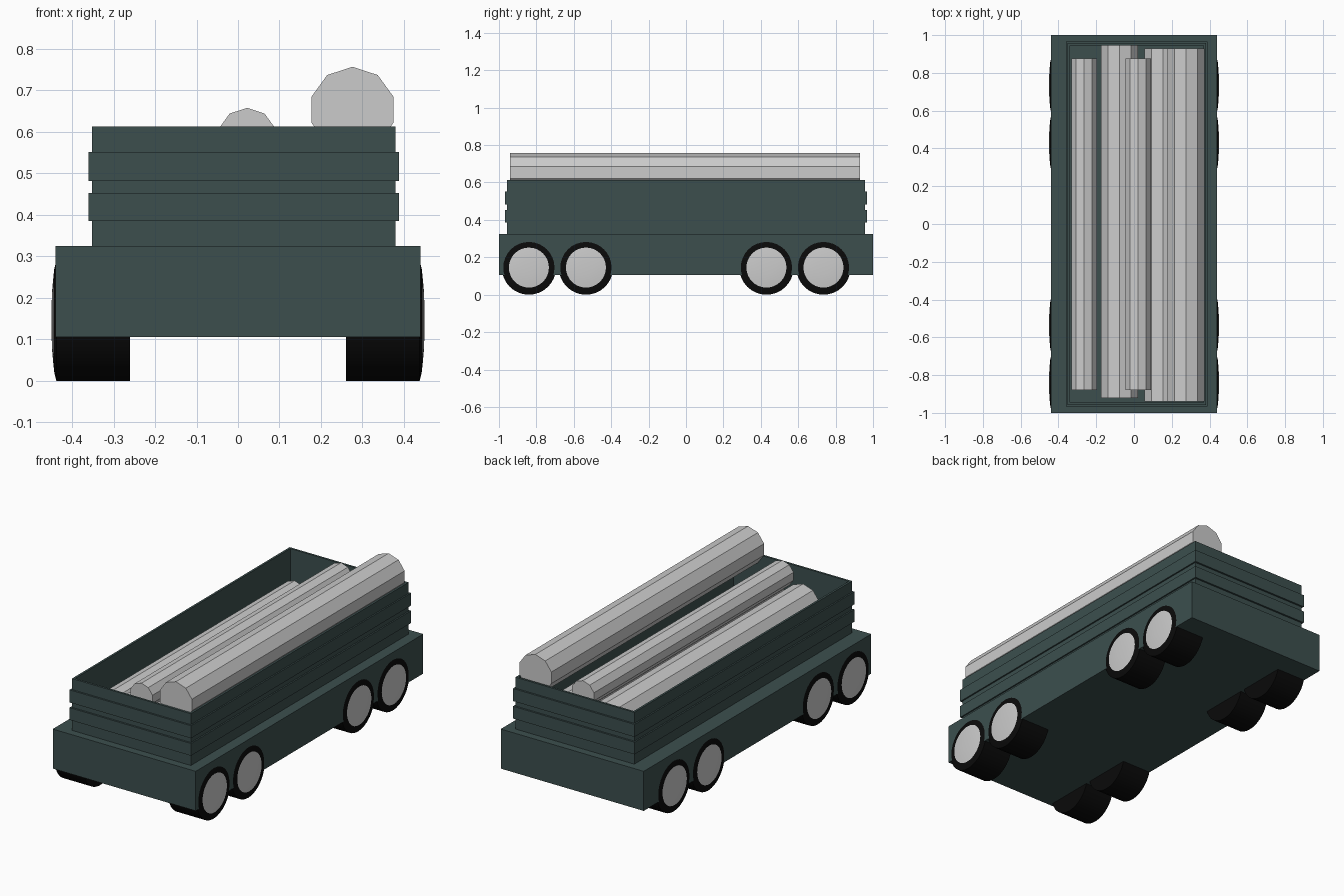
import bpy, bmesh, math
from mathutils import Matrix

old = bpy.data.objects.get("Cube")
if old:
    bpy.data.objects.remove(old, do_unlink=True)


def material(name, rgb):
    m = bpy.data.materials.new(name)
    m.use_nodes = True
    m.diffuse_color = (*rgb, 1)
    m.node_tree.nodes["Principled BSDF"].inputs["Base Color"].default_value = (*rgb, 1)
    return m


GREEN = material("dark green", (0.045, 0.078, 0.076))
BLACK = material("tyre black", (0.003, 0.003, 0.003))
GREY = material("pale grey", (0.6, 0.6, 0.6))


def finish(name, bm, *mats):
    bmesh.ops.recalc_face_normals(bm, faces=bm.faces)
    mesh = bpy.data.meshes.new(name)
    bm.to_mesh(mesh)
    bm.free()
    ob = bpy.data.objects.new(name, mesh)
    bpy.context.collection.objects.link(ob)
    for m in mats:
        mesh.materials.append(m)
    return ob


def add_box(bm, x0, x1, y0, y1, z0, z1):
    mat = Matrix.Translation(((x0 + x1) / 2, (y0 + y1) / 2, (z0 + z1) / 2))
    mat = mat @ Matrix.Diagonal((x1 - x0, y1 - y0, z1 - z0, 1))
    return bmesh.ops.create_cube(bm, size=1, matrix=mat)["verts"]


def add_frame(name, x0, x1, y, z0, z1, t):
    """Rectangular ring of four walls, open at top and bottom."""
    bm = bmesh.new()
    rings = []
    for inset, z in ((0, z0), (0, z1), (t, z1), (t, z0)):
        a, b, c = x0 + inset, x1 - inset, y - inset
        rings.append([bm.verts.new(p) for p in ((a, -c, z), (b, -c, z), (b, c, z), (a, c, z))])
    for i in range(4):
        for k in range(4):
            r, s = rings[i], rings[(i + 1) % 4]
            bm.faces.new((r[k], r[(k + 1) % 4], s[(k + 1) % 4], s[k]))
    return finish(name, bm, GREEN)


# Wagon bed
bm = bmesh.new()
add_box(bm, -0.44, 0.44, -1, 1, 0.105, 0.325)
finish("wagon_bed", bm, GREEN)

# Open crate with two raised bands
add_frame("crate_walls", -0.352, 0.38, 0.957, 0.325, 0.613, 0.012)
for label, z0, z1 in (("lower", 0.385, 0.453), ("upper", 0.482, 0.552)):
    add_frame(label + "_band", -0.36, 0.388, 0.967, z0, z1, 0.012)

# Logs: ten-sided, with an edge along the top
LOGS = (("left_log", -0.264, 0.41, 0.0715, -0.88, 0.875),
        ("middle_log", -0.077, 0.434, 0.1035, -0.92, 0.945),
        ("right_log", 0.154, 0.434, 0.1035, -0.94, 0.93),
        ("upper_small_log", 0.022, 0.5865, 0.0715, -0.88, 0.875),
        ("upper_large_log", 0.276, 0.6535, 0.1035, -0.94, 0.93))
for name, x, z, r, y0, y1 in LOGS:
    bm = bmesh.new()
    ends = []
    for y in (y0, y1):
        angles = [math.tau * i / 10 for i in range(10)]
        ends.append([bm.verts.new((x + r * math.sin(a), y, z + r * math.cos(a))) for a in angles])
        bm.faces.new(ends[-1])
    for i in range(10):
        j = (i + 1) % 10
        bm.faces.new((ends[0][i], ends[0][j], ends[1][j], ends[1][i]))
    finish(name, bm, GREY)

# Wheels: turned profile (radius, distance from centre line), pale domed hub
PROFILE = ((0, 0.26), (0.145, 0.26), (0.145, 0.438), (0.125, 0.443),
           (0.107, 0.445), (0.075, 0.448), (0.04, 0.4495), (0, 0.45))
for side, sx in (("left", 1), ("right", -1)):
    for n, y in enumerate((-0.84, -0.535, 0.43, 0.735), 1):
        bm = bmesh.new()
        vs = [bm.verts.new((sx * d, y, 0.145 + r)) for r, d in PROFILE]
        es = [bm.edges.new(p) for p in zip(vs, vs[1:])]
        bmesh.ops.spin(bm, geom=vs + es, cent=(0, y, 0.145), axis=(1, 0, 0),
                       angle=math.tau, steps=32, use_duplicate=False)
        bmesh.ops.remove_doubles(bm, verts=bm.verts, dist=0.0005)
        for f in bm.faces:
            c = f.calc_center_median()
            f.material_index = int(abs(c.x) > 0.4455)
        wheel = finish(f"{side}_wheel_{n}", bm, BLACK, GREY)
        bpy.ops.object.select_all(action="DESELECT")
        wheel.select_set(True)
        bpy.context.view_layer.objects.active = wheel
        bpy.ops.object.shade_smooth_by_angle(angle=math.radians(30))
